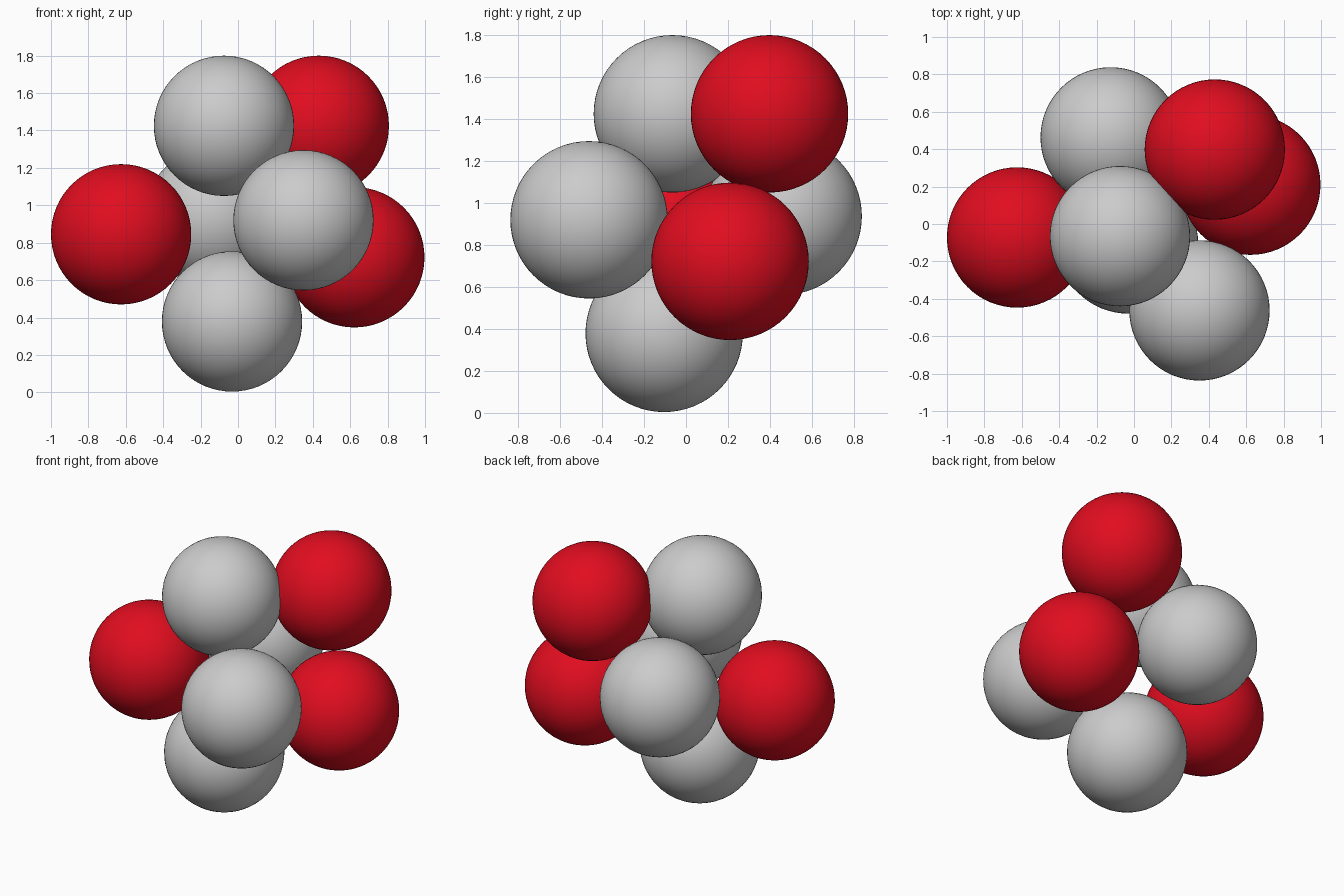
import bpy

if "Cube" in bpy.data.objects:
    bpy.data.objects.remove(bpy.data.objects["Cube"])

RADIUS = 0.375

red = bpy.data.materials.new("red")
red.diffuse_color = (0.75, 0.004, 0.014, 1)
red.use_nodes = True
red.node_tree.nodes["Principled BSDF"].inputs["Base Color"].default_value = red.diffuse_color


def ball(name, location, material=None):
    bpy.ops.mesh.primitive_uv_sphere_add(
        segments=64, ring_count=32, radius=RADIUS, location=location)
    obj = bpy.context.object
    obj.name = name
    bpy.ops.object.shade_smooth()
    if material:
        obj.data.materials.append(material)


# grey balls
ball("grey_ball_top", (-0.075, -0.065, 1.425))
ball("grey_ball_front", (0.35, -0.462, 0.92))
ball("grey_ball_back", (-0.125, 0.463, 0.937))
ball("grey_ball_bottom", (-0.032, -0.104, 0.379))

# red balls
ball("red_ball_top", (0.432, 0.398, 1.425), red)
ball("red_ball_left", (-0.625, -0.072, 0.845), red)
ball("red_ball_right", (0.622, 0.21, 0.722), red)
